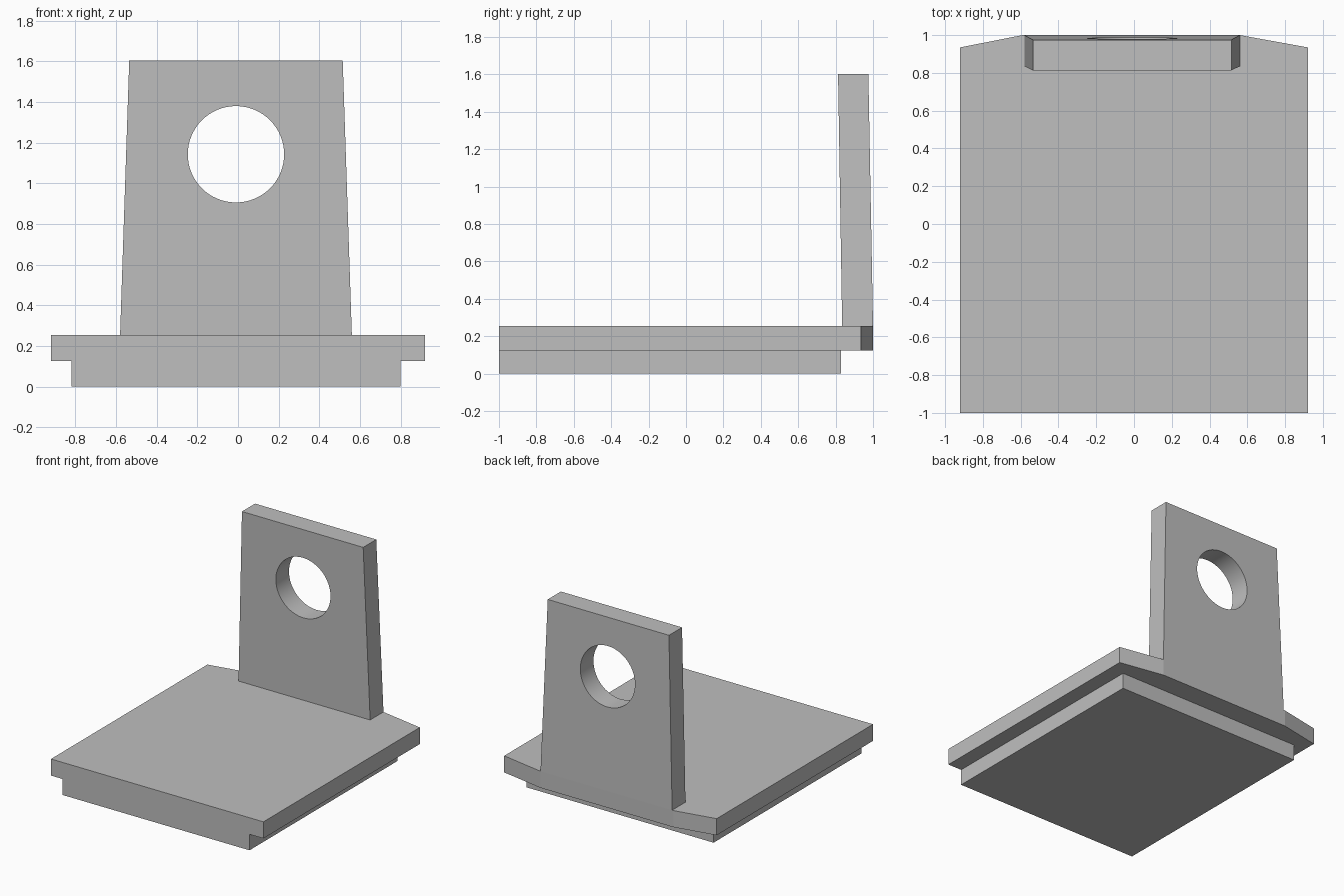
import bpy
import bmesh
from math import radians

cube = bpy.data.objects.get("Cube")
if cube:
    bpy.data.objects.remove(cube, do_unlink=True)

grey = bpy.data.materials.new("plain grey")
grey.use_nodes = True
colour = (0.52, 0.52, 0.52, 1)
grey.diffuse_color = colour
grey.node_tree.nodes["Principled BSDF"].inputs["Base Color"].default_value = colour


def loft(name, lower, upper):
    """Closed solid between two matching outlines of 3D points."""
    bm = bmesh.new()
    a = [bm.verts.new(p) for p in lower]
    b = [bm.verts.new(p) for p in upper]
    bm.faces.new(a[::-1])
    bm.faces.new(b)
    for i in range(len(a)):
        j = (i + 1) % len(a)
        bm.faces.new((a[i], a[j], b[j], b[i]))
    bmesh.ops.recalc_face_normals(bm, faces=bm.faces)
    mesh = bpy.data.meshes.new(name)
    bm.to_mesh(mesh)
    bm.free()
    mesh.materials.append(grey)
    obj = bpy.data.objects.new(name, mesh)
    bpy.context.collection.objects.link(obj)
    return obj


def slab(name, outline, z0, z1):
    return loft(name, [(x, y, z0) for x, y in outline], [(x, y, z1) for x, y in outline])


def rectangle(x0, x1, y0, y1, z):
    return [(x0, y0, z), (x1, y0, z), (x1, y1, z), (x0, y1, z)]


# Stepped base: narrow foot under a wider plate with a tapered back edge
slab("base_foot", [(-0.82, -1), (0.8, -1), (0.8, 0.83), (-0.82, 0.83)], 0, 0.125)
slab("base_plate", [(-0.92, -1), (0.92, -1), (0.92, 0.935), (0.56, 1),
                    (-0.59, 1), (-0.92, 0.935)], 0.125, 0.255)

# Upright tab, tapering and leaning slightly forward
tab = loft("upright_tab",
           rectangle(-0.58, 0.56, 0.835, 1, 0.255),
           rectangle(-0.535, 0.515, 0.813, 0.975, 1.603))

# Round hole through the tab
bpy.ops.mesh.primitive_cylinder_add(vertices=64, radius=0.237, depth=1,
                                    location=(-0.01, 0.9, 1.143),
                                    rotation=(radians(90), 0, 0))
cutter = bpy.context.object
cutter.name = "hole_cutter"
cutter.hide_render = True
cutter.data.materials.append(grey)
cut = tab.modifiers.new("hole", "BOOLEAN")
cut.operation = "DIFFERENCE"
cut.solver = "EXACT"
cut.object = cutter

bpy.ops.object.select_all(action="DESELECT")
tab.select_set(True)
bpy.context.view_layer.objects.active = tab
bpy.ops.object.modifier_apply(modifier=cut.name)
bpy.data.objects.remove(cutter, do_unlink=True)
bpy.ops.object.shade_smooth_by_angle(angle=radians(30))
